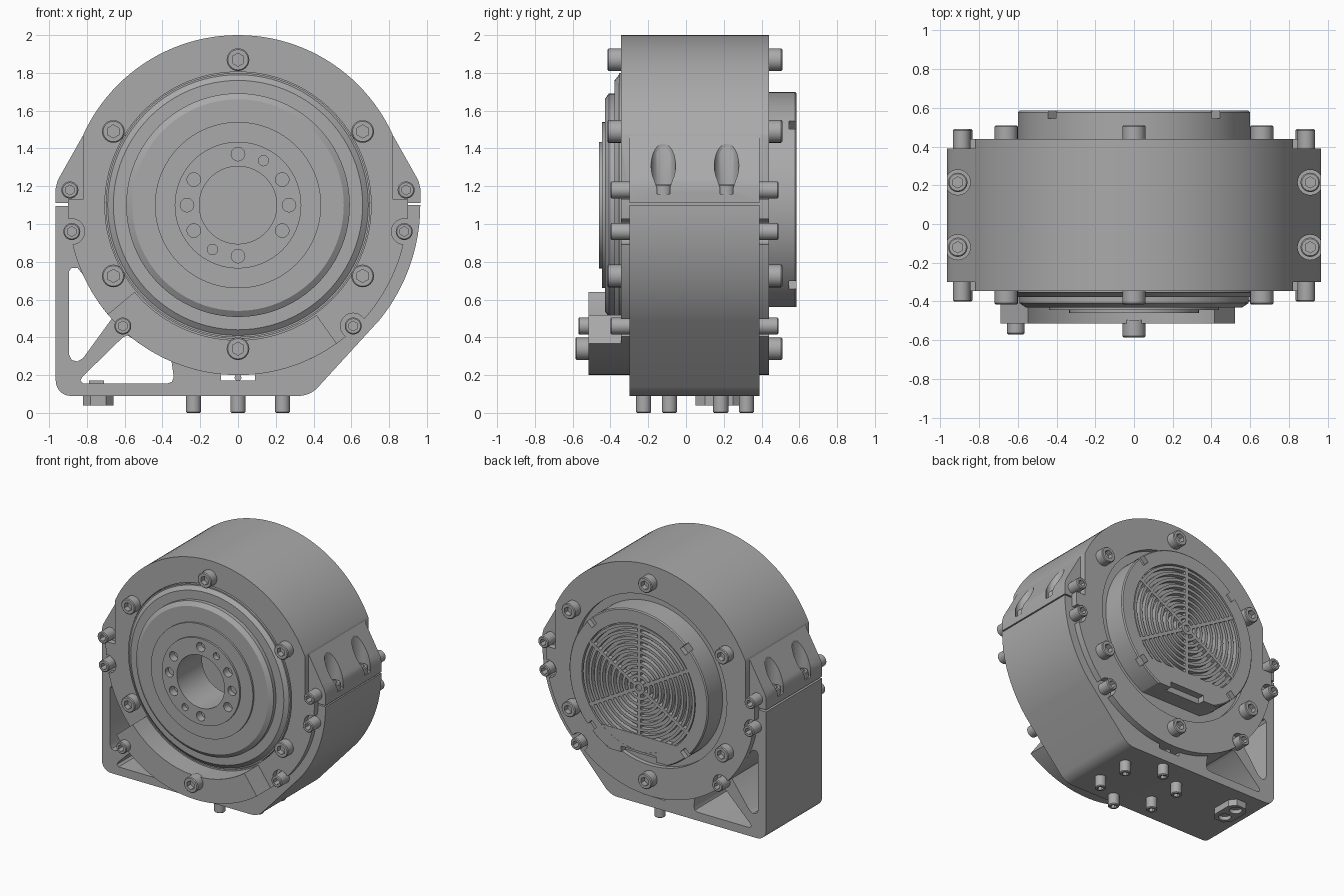
import bpy, bmesh, math
from mathutils import Matrix, Vector

cube = bpy.data.objects.get("Cube")
if cube:
    bpy.data.objects.remove(cube, do_unlink=True)

metal = bpy.data.materials.new("grey metal")
metal.use_nodes = True
metal.diffuse_color = (0.4, 0.4, 0.4, 1)
metal.node_tree.nodes["Principled BSDF"].inputs["Base Color"].default_value = (0.4, 0.4, 0.4, 1)

CZ = 1.1                      # height of the drive axis
FRONT, BACK = -0.345, 0.44    # ring housing faces
CF, CB = -0.3, 0.39           # clamp faces
parts = []


def add(name, mesh, matrix=None):
    ob = bpy.data.objects.new(name, mesh)
    bpy.context.collection.objects.link(ob)
    if matrix:
        ob.matrix_world = matrix
    if not mesh.materials:
        mesh.materials.append(metal)
    parts.append(ob)
    return ob


def to_mesh(name, bm):
    bmesh.ops.recalc_face_normals(bm, faces=bm.faces)
    me = bpy.data.meshes.new(name)
    bm.to_mesh(me)
    bm.free()
    return me


def rings_mesh(name, rings, closed=False):
    """Skin a list of equally long point rings."""
    bm = bmesh.new()
    loops = [[bm.verts.new(p) for p in ring] for ring in rings]
    n = len(loops[0])
    pairs = list(zip(loops, loops[1:])) + ([(loops[-1], loops[0])] if closed else [])
    for a, b in pairs:
        for i in range(n):
            j = (i + 1) % n
            bm.faces.new((a[i], a[j], b[j], b[i]))
    if not closed:
        bm.faces.new(loops[0])
        bm.faces.new(loops[-1])
    return to_mesh(name, bm)


def lathe(name, profile, closed=False, n=96):
    """Turn (radius, y) points about the drive axis."""
    angs = [math.tau * i / n for i in range(n)]
    return add(name, rings_mesh(name, [[(r * math.cos(a), y, CZ + r * math.sin(a)) for a in angs]
                                       for r, y in profile], closed))


def prism(name, outline, y0, y1):
    """Extrude an (x, z) outline along y."""
    return add(name, rings_mesh(name, [[(x, y, z) for x, z in outline] for y in (y0, y1)]))


def box(name, x0, x1, y0, y1, z0, z1):
    return prism(name, [(x0, z0), (x1, z0), (x1, z1), (x0, z1)], y0, y1)


def arc(r, a0, a1, n=24, cx=0, cz=CZ):
    angs = [math.radians(a0 + (a1 - a0) * i / n) for i in range(n + 1)]
    return [(cx + r * math.cos(a), cz + r * math.sin(a)) for a in angs]


def disc(name, x, z, r, y0, y1, n=32):
    return prism(name, arc(r, 0, 360 - 360 / n, n - 1, x, z), y0, y1)


def cut(ob, cutters):
    for c in cutters:
        m = ob.modifiers.new("cut", 'BOOLEAN')
        m.operation, m.solver, m.object = 'DIFFERENCE', 'EXACT', c
    bpy.context.view_layer.update()
    deps = bpy.context.evaluated_depsgraph_get()
    me = bpy.data.meshes.new_from_object(ob.evaluated_get(deps))
    ob.modifiers.clear()
    ob.data = me
    for c in cutters:
        parts.remove(c)
        bpy.data.objects.remove(c, do_unlink=True)


def screw_mesh(name, r, h):
    """Socket head standing on its origin, pointing up z."""
    angs = [math.tau * i / 24 for i in range(24)]

    def circle(rad, z):
        return [(rad * math.cos(a), rad * math.sin(a), z) for a in angs]

    def hexagon(rad, z):
        pts = []
        for a in angs:
            k = rad / math.cos((a + math.pi / 6) % (math.pi / 3) - math.pi / 6)
            pts.append((k * math.cos(a), k * math.sin(a), z))
        return pts
    return rings_mesh(name, [circle(r, -0.02), circle(r, h - 0.006), circle(r - 0.006, h),
                             hexagon(r * 0.5, h), hexagon(r * 0.5, h * 0.4)])


def place(name, mesh, loc, direction):
    rot = Vector(direction).to_track_quat('Z', 'Y').to_matrix().to_4x4()
    add(name, mesh, Matrix.Translation(loc) @ rot)


# Ring housing with relief pockets round the small flange screws
housing = lathe("ring_housing", [(0.25, -0.1), (0.25, -0.25), (0.705, -0.25), (0.705, FRONT),
                                 (0.9, FRONT), (0.9, BACK), (0.66, BACK), (0.66, 0.405)], n=128)
small_spots = [(s * x, z) for s in (-1, 1) for x, z in ((0.89, 1.18), (0.88, 0.96), (0.61, 0.46))]
cutters = []
for y0, y1 in ((-0.5, CF), (CB, 0.6)):
    for s in (-1, 1):
        cutters.append(box("pocket", *sorted((s * 0.82, s * 1.1)), y0, y1, 1.13, 1.5))
    cutters += [disc("pocket", x, z, 0.068, y0, y1) for x, z in small_spots if z < 1.1]
cut(housing, cutters)

# Lower clamp: foot, side bracket and lightening windows
lower = prism("lower_clamp", [(-0.965, 1.095)] + arc(0.08, 180, 270, 8, -0.885, 0.17)
              + arc(0.14, 270, 319, 8, 0.32, 0.23) + arc(0.965, -39, 0, 20), CF, CB)
window_a = arc(0.9, 204, 222, 8) + [(-0.82, 0.29), (-0.85, 0.272), (-0.88, 0.28), (-0.895, 0.31),
                                    (-0.895, 0.75), (-0.88, 0.768), (-0.85, 0.768)]
window_b = arc(0.9, 232, 247, 8) + [(-0.34, 0.19), (-0.35, 0.165), (-0.375, 0.155),
                                    (-0.82, 0.155), (-0.835, 0.17), (-0.825, 0.19), (-0.61, 0.4),
                                    (-0.585, 0.41)]
cut(lower, [prism("window", w, -1, 1) for w in (window_a, window_b)]
    + [disc("bore", 0, CZ, 0.8, -1, 1, 96), box("slot", -0.09, 0.09, -1, 1, 0.172, 0.21)])
for y in (CF + 0.03, CB - 0.03):
    disc("slot_pin", 0, 0.187, 0.018, y - 0.02, y + 0.02, 16)

# Upper clamp ears with counterbored vertical screws
small_screw = screw_mesh("small_screw", 0.045, 0.1)
ear_screw = screw_mesh("ear_screw", 0.05, 0.05)
ear = [(0.5, 1.11), (0.965, 1.11), (0.965, 1.19), (0.955, 1.23), (0.93, 1.275), (0.82, 1.47), (0.5, 1.47)]
for s, side in ((1, "left"), (-1, "right")):
    ob = prism("upper_clamp_" + side, [(s * x, z) for x, z in ear], CF, CB)
    for body in (ob, housing):
        bores = []
        for y in (-0.12, 0.215):
            me = rings_mesh("bore", [[(s * 0.91 + p, y + q, z) for p, q in arc(0.065, 0, 345, 23, 0, 0)]
                                     for z in (1.16, 1.7)])
            bores.append(add("bore", me))
        cut(body, bores)
    for y in (-0.12, 0.215):
        place("clamp_screw_" + side, ear_screw, (s * 0.91, y, 1.16), (0, 0, 1))

# Stepped output flange with bolt circle
flange = lathe("output_flange", [(0.205, -0.15), (0.7, -0.2), (0.7, -0.355), (0.69, -0.355),
                                 (0.66, -0.378), (0.592, -0.378), (0.592, -0.408), (0.56, -0.43),
                                 (0.44, -0.43), (0.44, -0.445), (0.335, -0.445), (0.335, -0.46),
                                 (0.205, -0.46)], closed=True)
holes = [disc("hole", x, z, 0.036, -0.6, -0.4, 20) for x, z in arc(0.27, 30, 330, 5)
         if abs(z - CZ) > 0.01]
holes += [disc("hole", s * 0.27, CZ, 0.036, -0.6, -0.42, 20) for s in (-1, 1)]
holes += [disc("hole", s * 0.135, CZ + s * 0.235, 0.027, -0.6, -0.42, 20) for s in (-1, 1)]
cut(flange, holes)

# Curved cover plate low on the front
prism("front_cover_plate", arc(0.9, 220, 305.5, 40) + arc(0.715, 305.5, 220, 40), -0.515, FRONT + 0.02)

# Face screws, front and back
big_screw = screw_mesh("big_screw", 0.06, 0.07)
big_spots = [(0, 1.87), (0, 0.34)] + [(s * 0.66, z) for s in (-1, 1) for z in (1.49, 0.725)]
for x, z in big_spots:
    on_plate = z < 0.4
    place("front_screw", big_screw, (x, -0.515 if on_plate else FRONT, z), (0, -1, 0))
    place("back_screw", big_screw, (x, BACK, z), (0, 1, 0))
for x, z in small_spots:
    on_plate = x < 0 and z < 0.5
    place("front_flange_screw", small_screw, (x, -0.47 if on_plate else CF, z), (0, -1, 0))
    place("back_flange_screw", small_screw, (x, CB, z), (0, 1, 0))

# Rear fan cover with a flat bottom edge and corner notches
cover = lathe("fan_cover", [(0.6, 0.39), (0.6, 0.577), (0.592, 0.585), (0.49, 0.585), (0.49, 0.545)])
cutters = [box("trim", -1, 1, 0.3, 1, 0, 0.56)]
for k in range(4):
    a = math.radians(45 + 90 * k)
    ob = box("notch", 0.54, 0.7, 0.545, 0.7, -0.03, 0.03)
    ob.matrix_world = Matrix.Translation((0, 0, CZ)) @ Matrix.Rotation(a, 4, 'Y')
    cutters.append(ob)
cutters.append(box("connector_opening", -0.15, 0.15, 0.53, 0.7, 0.5, 0.605))
cut(cover, cutters)

# Fan grille: concentric rings, spokes, hub and solid lower segment
for k in range(9):
    r = 0.075 + 0.048 * k
    lathe("grille_ring", [(r, 0.54), (r, 0.58), (r + 0.022, 0.58), (r + 0.022, 0.54)], True, 64)
for k in range(6):
    ob = box("grille_spoke", 0.03, 0.492, 0.54, 0.582, -0.013, 0.013)
    ob.matrix_world = Matrix.Translation((0, 0, CZ)) @ Matrix.Rotation(math.radians(30 + 60 * k), 4, 'Y')
lathe("grille_hub", [(0.05, 0.54), (0.05, 0.585), (0.025, 0.585), (0.025, 0.57)], n=32)
prism("grille_lower_segment", arc(0.495, 228, 312, 24), 0.54, 0.584)

# Foot screws in a hexagon under the base
foot = screw_mesh("foot_screw", 0.04, 0.09)
for x, y in arc(0.272, 30, 330, 5, 0, 0.048):
    place("foot_screw", foot, (x, y, 0.09), (0, 0, -1))

# Socket plate under the bracket
plan = [(-0.78, 0.05), (-0.7, 0.05), (-0.66, 0.1), (-0.66, 0.25), (-0.7, 0.3),
        (-0.78, 0.3), (-0.82, 0.25), (-0.82, 0.1)]
socket = add("socket_plate", rings_mesh("socket_plate", [[(x, y, z) for x, y in plan] for z in (0.04, 0.1)]))
cut(socket, [add("socket_hole", rings_mesh("socket_hole", [[(x, y, z) for x, y in
                                           arc(0.045, 0, 345, 23, -0.74, cy)] for z in (0, 0.07)]))
             for cy in (0.115, 0.235)])
box("socket_nut", -0.79, -0.71, 0.1, 0.25, 0.15, 0.172)

# Smooth the turned surfaces, keeping edges crisp
bpy.ops.object.select_all(action='DESELECT')
for ob in parts:
    ob.select_set(True)
bpy.context.view_layer.objects.active = housing
bpy.ops.object.shade_smooth_by_angle()
